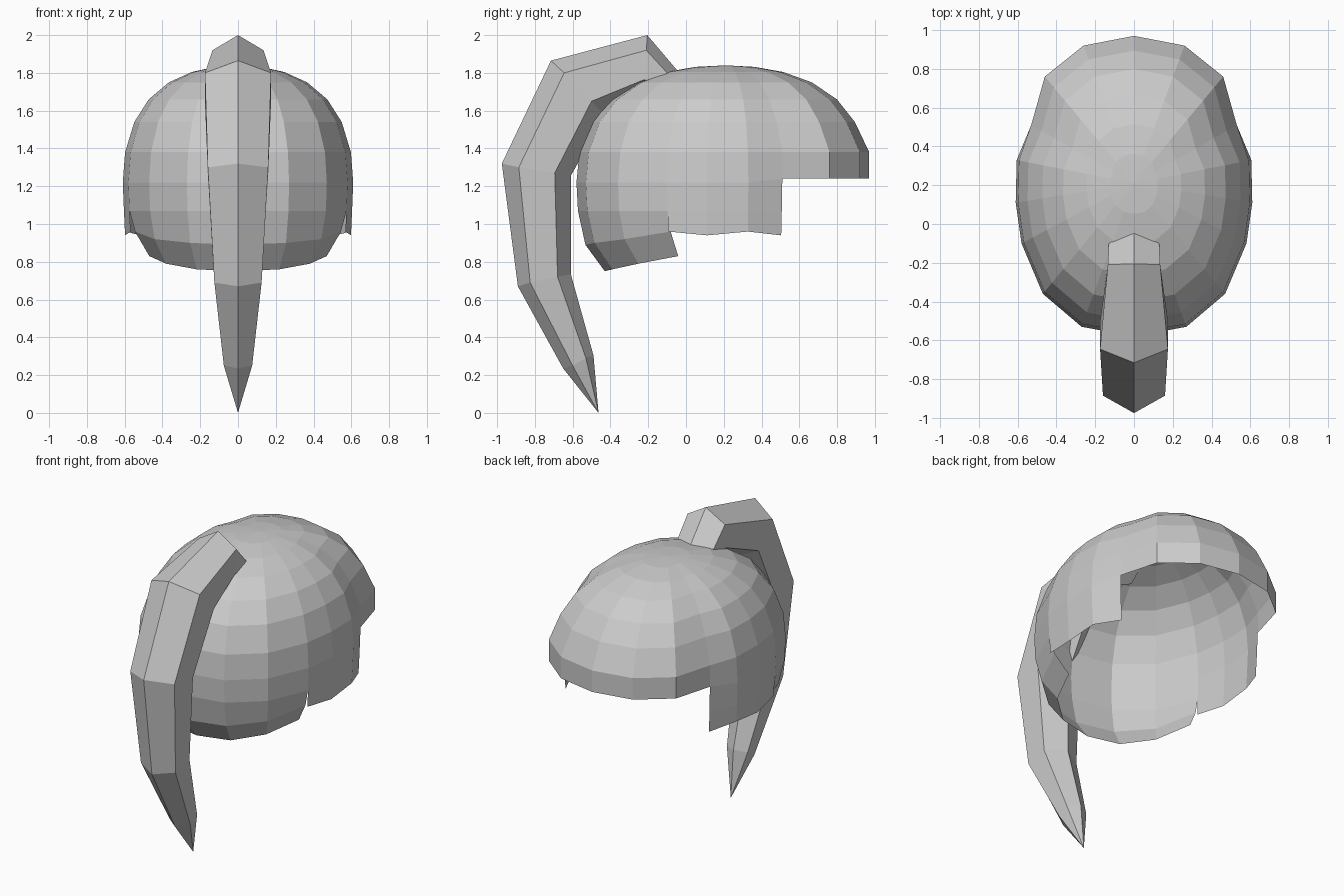
import bpy
import bmesh

cube = bpy.data.objects.get("Cube")
if cube:
    bpy.data.objects.remove(cube)

grey = bpy.data.materials.new("light_grey")
grey.use_nodes = True
grey.diffuse_color = (0.6, 0.6, 0.6, 1)
grey.node_tree.nodes["Principled BSDF"].inputs["Base Color"].default_value = (0.6, 0.6, 0.6, 1)


def finish(name, bm):
    bmesh.ops.recalc_face_normals(bm, faces=bm.faces)
    mesh = bpy.data.meshes.new(name)
    bm.to_mesh(mesh)
    bm.free()
    mesh.materials.append(grey)
    obj = bpy.data.objects.new(name, mesh)
    bpy.context.collection.objects.link(obj)
    return obj


# Cap: half outline of the widest ring, from the tail side round to the brow
CENTRE_Y = 0.21
outline = [(0, -.58), (.27, -.53), (.47, -.36), (.58, -.1), (.61, .11),
           (.605, .33), (.53, .51), (.46, .76), (.26, .92), (0, .97)]
half = len(outline) - 1
columns = [(x, y, i) for i, (x, y) in enumerate(outline)]
columns += [(-x, y, i) for x, y, i in columns[half - 1:0:-1]]

# Cap rings below the crown: height and scale
rings = [(1.832, .2), (1.805, .4), (1.75, .6), (1.66, .775), (1.54, .9),
         (1.38, .98), (1.22, 1), (1.07, .99)]
nape_upper = [.89, .9, .92, .96]
nape_lower = [.75, .76, .79, .83]
ear_lower = [.96, .94, .96, .94]

bm = bmesh.new()


def ring_vert(col, z, scale):
    x, y, i = col
    return bm.verts.new((x * scale, CENTRE_Y + (y - CENTRE_Y) * scale, z))


crown = bm.verts.new((0, CENTRE_Y, 1.84))
grid = []
for z, s in rings:
    row = []
    for col in columns:
        brow = col[2] >= 6
        row.append(ring_vert(col, z + (.02 if brow and z == 1.22 else 0),
                             1 if brow and z == 1.38 else s))
    grid.append(row)

count = len(columns)
for j in range(count):
    k = (j + 1) % count
    pair = sorted((columns[j][2], columns[k][2]))
    bm.faces.new((crown, grid[0][j], grid[0][k]))
    for r in range(len(rings) - 1):
        # the brow opening has no panel below the widest ring
        if r == len(rings) - 2 and pair[0] >= 6:
            continue
        bm.faces.new((grid[r][j], grid[r + 1][j], grid[r + 1][k], grid[r][k]))

    # lower edge: deep nape at the tail side, shorter ear panels at the sides
    last = grid[-1]
    if pair[1] <= 3:
        a, b = columns[j], columns[k]
        ua, ub = (ring_vert(c, nape_upper[c[2]], .94) for c in (a, b))
        la, lb = (ring_vert(c, nape_lower[c[2]], .81) for c in (a, b))
        bm.faces.new((last[j], ua, ub, last[k]))
        bm.faces.new((ua, la, lb, ub))
    elif pair[1] <= 6:
        ea, eb = (ring_vert(c, ear_lower[c[2] - 3], .98) for c in (columns[j], columns[k]))
        bm.faces.new((last[j], ea, eb, last[k]))
bmesh.ops.remove_doubles(bm, verts=bm.verts, dist=.001)
finish("cap", bm)

# Tail: six-sided sections as half width, then (y, z) of
# outer ridge, outer side, inner side, inner ridge
sections = [
    (.13, (-.035, 1.80), (-.10, 1.80), (-.18, 1.73), (-.2, 1.68)),
    (.135, (-.205, 2.0), (-.21, 1.92), (-.22, 1.765), (-.24, 1.69)),
    (.175, (-.715, 1.865), (-.645, 1.80), (-.50, 1.65), (-.43, 1.575)),
    (.16, (-.975, 1.32), (-.885, 1.30), (-.695, 1.27), (-.61, 1.255)),
    (.125, (-.89, .67), (-.825, .69), (-.68, .72), (-.61, .735)),
    (.075, (-.65, .235), (-.60, .25), (-.53, .29), (-.49, .305)),
]
bm = bmesh.new()
loops = []
for w, ridge, outer, inner, keel in sections:
    pts = [(0, ridge), (w, outer), (w, inner), (0, keel), (-w, inner), (-w, outer)]
    loops.append([bm.verts.new((x, y, z)) for x, (y, z) in pts])
tip = bm.verts.new((0, -.463, 0))
for j in range(6):
    k = (j + 1) % 6
    for a, b in zip(loops, loops[1:]):
        bm.faces.new((a[j], a[k], b[k], b[j]))
    bm.faces.new((loops[-1][j], loops[-1][k], tip))
bm.faces.new(loops[0])
finish("tail", bm)
